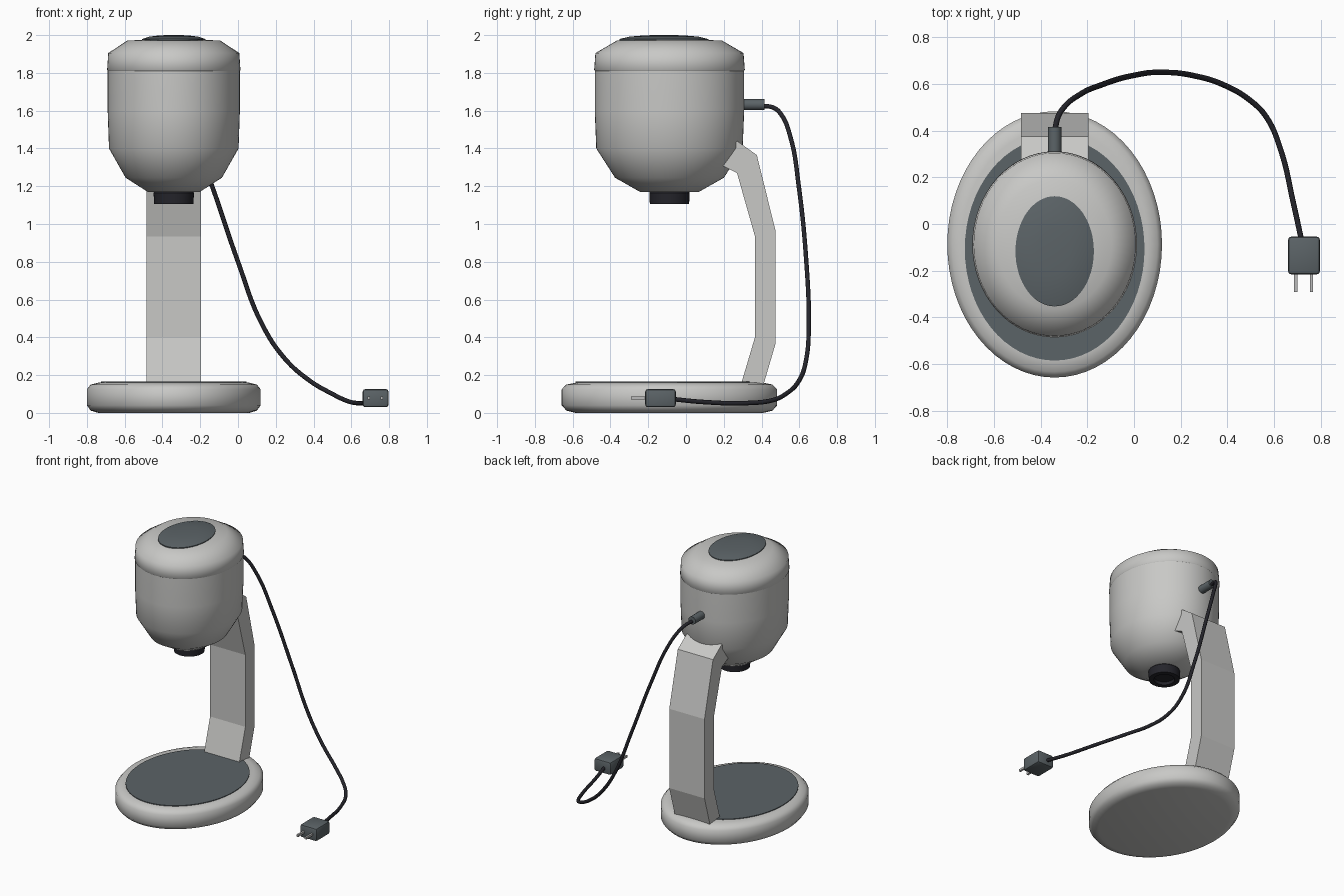
import bpy, bmesh, math
from mathutils import Matrix

if "Cube" in bpy.data.objects:
    bpy.data.objects.remove(bpy.data.objects["Cube"])


def material(name, rgb):
    m = bpy.data.materials.new(name)
    m.diffuse_color = (*rgb, 1)
    m.use_nodes = True
    m.node_tree.nodes["Principled BSDF"].inputs["Base Color"].default_value = m.diffuse_color
    return m


SHELL = material("light grey", (0.58, 0.58, 0.565))
SLATE = material("slate grey", (0.105, 0.125, 0.135))
BLACK = material("near black", (0.018, 0.018, 0.024))
METAL = material("prong metal", (0.5, 0.5, 0.5))
CX, CY = -0.34, -0.0875


def finish(bm, name, mat, angle=30):
    bmesh.ops.recalc_face_normals(bm, faces=bm.faces)
    me = bpy.data.meshes.new(name)
    bm.to_mesh(me)
    bm.free()
    me.materials.append(mat)
    me.shade_smooth()
    me.set_sharp_from_angle(angle=math.radians(angle))
    ob = bpy.data.objects.new(name, me)
    bpy.context.collection.objects.link(ob)
    return ob


def lathe(name, mat, profile, center=(CX, CY), ratio=1.0, angle=30, n=64):
    """Stack elliptical rings of (x radius, z) and cap both ends."""
    bm = bmesh.new()
    rings = []
    for r, z in profile:
        rings.append([bm.verts.new((center[0] + r * math.cos(2 * math.pi * i / n),
                                    center[1] + r * ratio * math.sin(2 * math.pi * i / n), z))
                      for i in range(n)])
    for a, b in zip(rings, rings[1:]):
        for i in range(n):
            j = (i + 1) % n
            bm.faces.new((a[i], a[j], b[j], b[i]))
    bm.faces.new(rings[0][::-1])
    bm.faces.new(rings[-1])
    return finish(bm, name, mat, angle)


def box(name, mat, lo, hi, bevel=0.0):
    bm = bmesh.new()
    size = [h - l for l, h in zip(lo, hi)]
    mid = [(h + l) / 2 for l, h in zip(lo, hi)]
    bmesh.ops.create_cube(bm, size=1, matrix=Matrix.Translation(mid) @ Matrix.Diagonal((*size, 1)))
    if bevel:
        bmesh.ops.bevel(bm, geom=bm.edges[:], offset=bevel, segments=2, profile=0.5, affect='EDGES')
    return finish(bm, name, mat)


# Oval base and its inset pad
lathe("base", SHELL, [(0.40, 0.0), (0.44, 0.012), (0.46, 0.04), (0.46, 0.125),
                      (0.44, 0.15), (0.40, 0.16)], ratio=1.24, angle=60)
lathe("base_pad", SLATE, [(0.385, 0.157), (0.385, 0.165)], center=(CX, -0.107), ratio=1.242)

# Bent support arm
inner = [(0.27, 0.08), (0.365, 0.40), (0.365, 0.935), (0.27, 1.27), (0.19, 1.31)]
outer = [(0.27, 1.44), (0.375, 1.365), (0.475, 0.96), (0.475, 0.37), (0.39, 0.08)]
bm = bmesh.new()
left = [bm.verts.new((-0.485, y, z)) for y, z in inner + outer]
right = [bm.verts.new((-0.195, y, z)) for y, z in inner + outer]
count = len(left)
for i in range(count):
    j = (i + 1) % count
    bm.faces.new((left[i], left[j], right[j], right[i]))
# side walls as quads between matching inner and outer points
for side in (left, right):
    for i in range(count // 2 - 1):
        bm.faces.new((side[i], side[i + 1], side[count - 2 - i], side[count - 1 - i]))
rims = [e for e in bm.edges if len(e.link_faces) == 2 and e.calc_face_angle() > 1.4
        and abs(e.verts[0].co.x - e.verts[1].co.x) < 0.01]
bmesh.ops.bevel(bm, geom=rims, offset=0.008, segments=1, affect='EDGES')
finish(bm, "support_arm", SHELL, 12)

# Head: rounded body, lid, oval top button and nozzle
R = 1.13
lathe("head_body", SHELL, [(0.138, 1.17), (0.255, 1.245), (0.343, 1.40), (0.35, 1.60),
                           (0.35, 1.815)], ratio=R, angle=60)
lathe("head_lid", SHELL, [(0.345, 1.805), (0.353, 1.815), (0.347, 1.905), (0.245, 1.972),
                          (0.10, 1.975)], ratio=R, angle=60)
lathe("top_button", SLATE, [(0.168, 1.965), (0.168, 1.979), (0.13, 1.992), (0.07, 1.999),
                            (0.01, 2.0)], center=(CX, -0.117), ratio=1.405)
lathe("nozzle", BLACK, [(0.09, 1.19), (0.107, 1.165), (0.104, 1.105), (0.07, 1.105),
                        (0.065, 1.125)], n=40)

# Cord socket on the back of the head
bm = bmesh.new()
bmesh.ops.create_cone(bm, cap_ends=True, segments=24, radius1=0.029, radius2=0.029, depth=0.15,
                      matrix=Matrix.Translation((CX, 0.34, 1.632)) @ Matrix.Rotation(math.pi / 2, 4, 'X'))
finish(bm, "cord_socket", SLATE)

# Power cord
path = [(-0.34, 0.40, 1.625), (-0.325, 0.46, 1.617), (-0.30, 0.50, 1.585), (-0.235, 0.553, 1.46),
        (-0.137, 0.597, 1.20), (0, 0.637, 0.80), (0.127, 0.65, 0.47), (0.249, 0.637, 0.286),
        (0.38, 0.598, 0.17), (0.50, 0.528, 0.10), (0.568, 0.457, 0.067), (0.628, 0.32, 0.052),
        (0.684, 0.085, 0.058), (0.718, -0.07, 0.073)]
cu = bpy.data.curves.new("power_cord", 'CURVE')
cu.dimensions = '3D'
cu.bevel_depth = 0.012
cu.bevel_resolution = 3
cu.resolution_u = 8
cu.use_fill_caps = True
sp = cu.splines.new('BEZIER')
sp.bezier_points.add(len(path) - 1)
for p, co in zip(sp.bezier_points, path):
    p.co = co
    p.handle_left_type = p.handle_right_type = 'AUTO'
cu.materials.append(BLACK)
bpy.context.collection.objects.link(bpy.data.objects.new("power_cord", cu))

# Wall plug with two prongs
box("plug", SLATE, (0.66, -0.216, 0.03), (0.797, -0.054, 0.126), 0.014)
for i, x in enumerate((0.693, 0.761)):
    box(f"plug_prong_{i + 1}", METAL, (x - 0.007, -0.292, 0.07), (x + 0.007, -0.20, 0.086))
